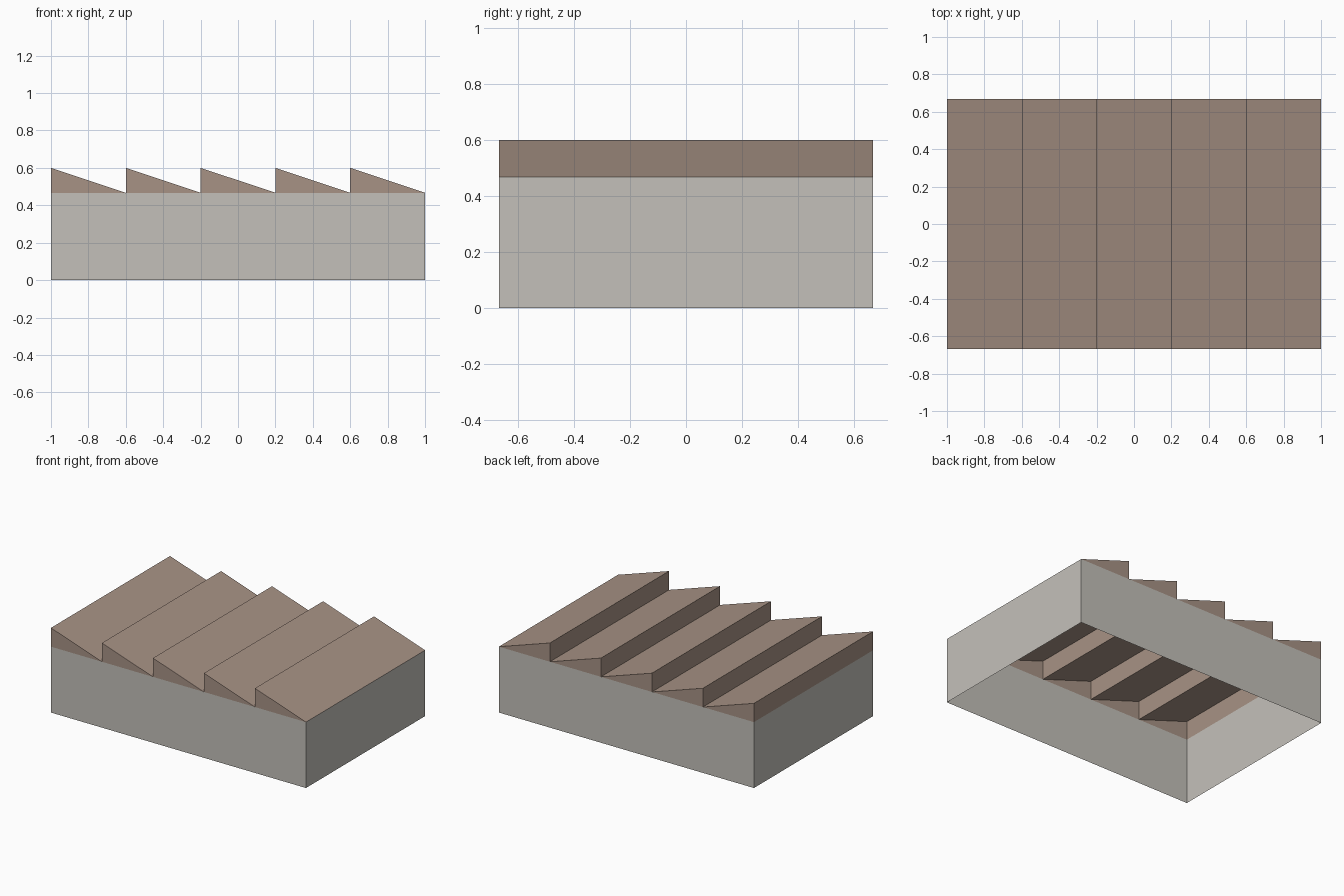
import bpy
import bmesh

cube = bpy.data.objects.get("Cube")
if cube:
    bpy.data.objects.remove(cube, do_unlink=True)

HALF_X, HALF_Y = 1.0, 0.667
EAVES, RIDGE = 0.467, 0.6
BAYS = 5
BAY = 2 * HALF_X / BAYS


def material(name, colour):
    mat = bpy.data.materials.new(name)
    mat.use_nodes = True
    mat.diffuse_color = (*colour, 1)
    mat.node_tree.nodes["Principled BSDF"].inputs["Base Color"].default_value = (*colour, 1)
    return mat


def sheet_object(name, faces, mat):
    """Build an open shell from a list of corner loops."""
    bm = bmesh.new()
    for corners in faces:
        bm.faces.new([bm.verts.new(c) for c in corners])
    bmesh.ops.remove_doubles(bm, verts=bm.verts, dist=0.0001)
    mesh = bpy.data.meshes.new(name)
    bm.to_mesh(mesh)
    bm.free()
    mesh.materials.append(mat)
    obj = bpy.data.objects.new(name, mesh)
    bpy.context.collection.objects.link(obj)
    return obj


wall_grey = material("wall grey", (0.55, 0.53, 0.49))
roof_brown = material("roof brown", (0.39, 0.29, 0.235))

# Four thin outer walls, open at the bottom
plan = [(-HALF_X, -HALF_Y), (HALF_X, -HALF_Y), (HALF_X, HALF_Y), (-HALF_X, HALF_Y)]
walls = []
for (ax, ay), (bx, by) in zip(plan, plan[1:] + plan[:1]):
    walls.append([(ax, ay, 0), (bx, by, 0), (bx, by, EAVES), (ax, ay, EAVES)])
sheet_object("walls", walls, wall_grey)

# Sawtooth roof: each bay has an upright face, a slope and two gables
roof = []
for i in range(BAYS):
    x0 = -HALF_X + i * BAY
    x1 = x0 + BAY
    low, top, end = [[(x, y, z) for y in (-HALF_Y, HALF_Y)]
                     for x, z in ((x0, EAVES), (x0, RIDGE), (x1, EAVES))]
    roof.append([low[0], top[0], top[1], low[1]])
    roof.append([top[0], end[0], end[1], top[1]])
    roof.append([low[0], end[0], top[0]])
    roof.append([low[1], top[1], end[1]])
sheet_object("sawtooth_roof", roof, roof_brown)
